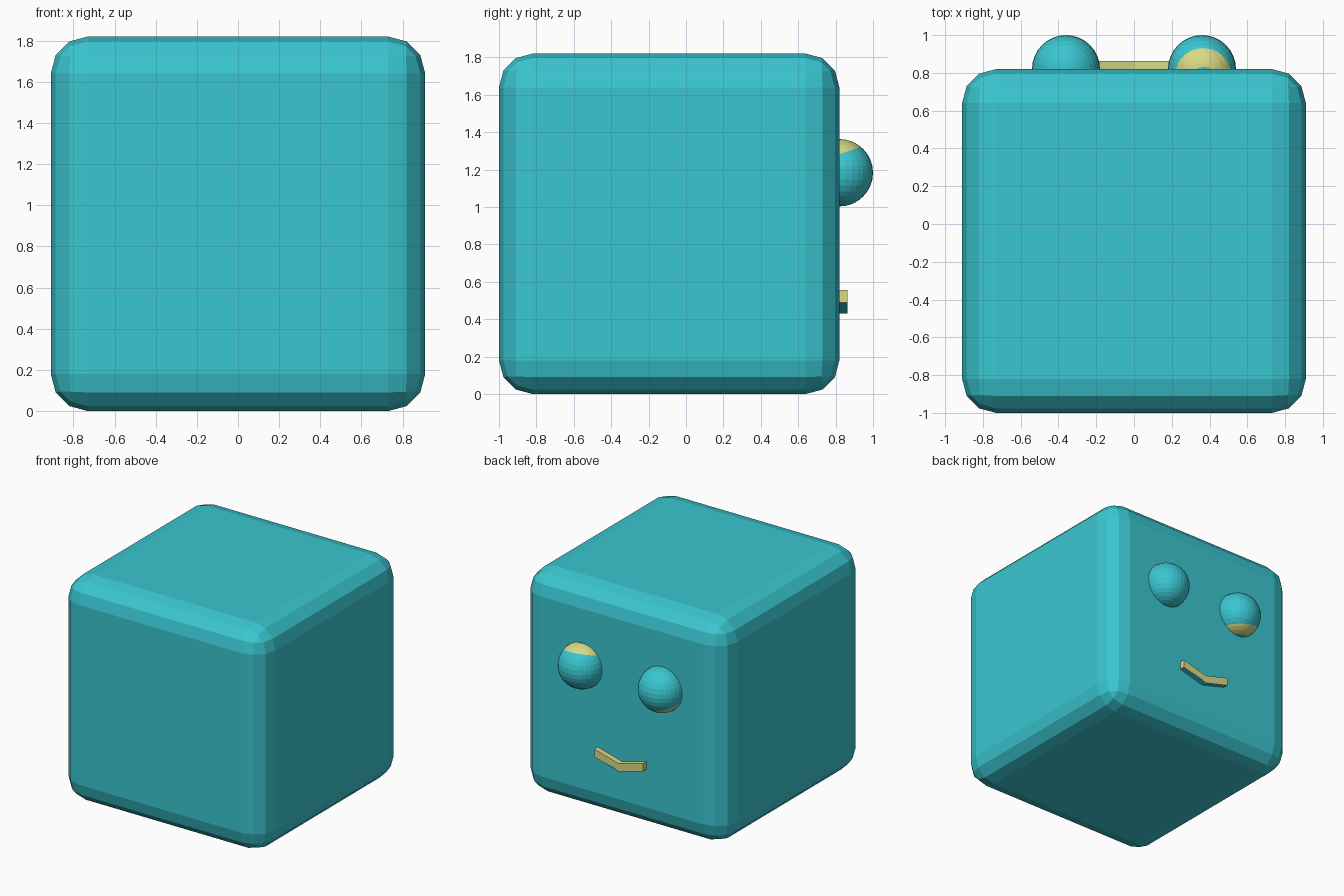
import bpy, bmesh
from mathutils import Vector

if "Cube" in bpy.data.objects:
    bpy.data.objects.remove(bpy.data.objects["Cube"])


def material(name, rgb):
    m = bpy.data.materials.new(name)
    m.diffuse_color = (*rgb, 1.0)
    m.use_nodes = True
    m.node_tree.nodes["Principled BSDF"].inputs["Base Color"].default_value = m.diffuse_color
    return m


teal = material("teal", (0.042, 0.565, 0.63))
yellow = material("pale_yellow", (0.70, 0.70, 0.235))


def make_object(name, bm):
    mesh = bpy.data.meshes.new(name)
    bm.to_mesh(mesh)
    bm.free()
    mesh.materials.append(teal)
    mesh.materials.append(yellow)
    ob = bpy.data.objects.new(name, mesh)
    bpy.context.collection.objects.link(ob)
    return ob


# Rounded cube body
bm = bmesh.new()
bmesh.ops.create_cube(bm, size=1.82)
bmesh.ops.translate(bm, verts=bm.verts, vec=(0, -0.09, 0.91))
body = make_object("body", bm)
bevel = body.modifiers.new("rounded_edges", 'BEVEL')
bevel.width = 0.18
bevel.segments = 3


# Eyes: balls with a yellow iris ring cut around a small teal pupil
def eye(name, x, look):
    n = Vector(look).normalized()
    iris, pupil = 0.103, 0.168
    bm = bmesh.new()
    bmesh.ops.create_uvsphere(bm, u_segments=32, v_segments=16, radius=0.18)
    for d in (iris, pupil):
        bmesh.ops.bisect_plane(bm, geom=bm.verts[:] + bm.edges[:] + bm.faces[:],
                               plane_co=n * d, plane_no=n)
    for f in bm.faces:
        f.material_index = int(iris < f.calc_center_median().dot(n) < pupil)
    bmesh.ops.translate(bm, verts=bm.verts, vec=(x, 0.82, 1.183))
    make_object(name, bm)


eye("right_eye", 0.36, (0.05, -0.3, 1.0))
eye("left_eye", -0.36, (-0.2, -0.18, -1.0))

# Mouth: shallow V bar, teal underneath
bm = bmesh.new()
outline = [(-0.22, 0.555), (-0.22, 0.49), (0, 0.43), (0.22, 0.49), (0.22, 0.555), (0, 0.495)]
face = bm.faces.new([bm.verts.new((x, 0.78, z)) for x, z in outline])
out = bmesh.ops.extrude_face_region(bm, geom=[face])
bmesh.ops.translate(bm, verts=[v for v in out["geom"] if isinstance(v, bmesh.types.BMVert)],
                    vec=(0, 0.083, 0))
bmesh.ops.recalc_face_normals(bm, faces=bm.faces)
for f in bm.faces:
    f.material_index = 0 if f.normal.z < -0.5 else 1
make_object("mouth", bm)

# Teal sliver on the lower lip
bm = bmesh.new()
sliver = bm.faces.new([bm.verts.new((x, 0.865, z)) for x, z in
                       [(0.0, 0.43), (0.04, 0.458), (0.17, 0.476)]])
bmesh.ops.recalc_face_normals(bm, faces=bm.faces)
sliver.normal_update()
if sliver.normal.y < 0:
    sliver.normal_flip()
make_object("lip_shade", bm)
